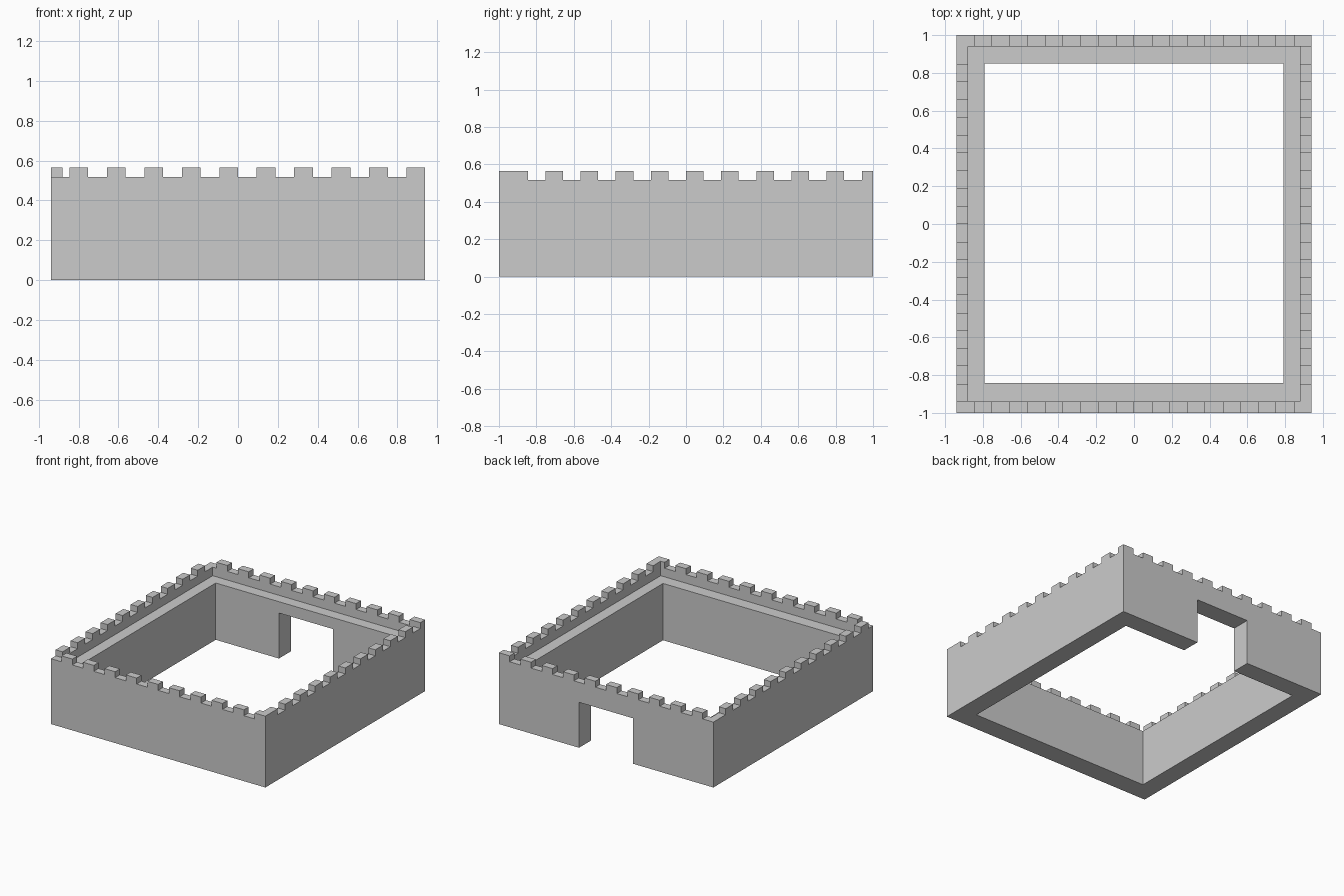
import bpy, bmesh

if "Cube" in bpy.data.objects:
    bpy.data.objects.remove(bpy.data.objects["Cube"])

HX, HY = 0.94, 1.0            # outer half sizes
T = 0.06                      # parapet thickness
WALK, SILL, TOP = 0.45, 0.518, 0.565
STEP = 0.094                  # merlon and gap width


def add_box(bm, x0, x1, y0, y1, z0, z1, open_bottom=False):
    v = [bm.verts.new((x, y, z)) for z in (z0, z1)
         for x, y in ((x0, y0), (x1, y0), (x1, y1), (x0, y1))]
    if not open_bottom:
        bm.faces.new(v[3::-1])
    bm.faces.new(v[4:])
    for i in range(4):
        j = (i + 1) % 4
        bm.faces.new((v[i], v[j], v[j + 4], v[i + 4]))


def make_object(name, bm):
    me = bpy.data.meshes.new(name)
    bm.to_mesh(me)
    bm.free()
    ob = bpy.data.objects.new(name, me)
    bpy.context.collection.objects.link(ob)
    return ob


def box(name, *dims):
    bm = bmesh.new()
    add_box(bm, *dims)
    return make_object(name, bm)


def cut(target, cutter):
    cutter.hide_render = True
    mod = target.modifiers.new("cut", 'BOOLEAN')
    mod.operation = 'DIFFERENCE'
    mod.solver = 'EXACT'
    mod.object = cutter
    bpy.context.view_layer.objects.active = target
    bpy.ops.object.modifier_apply(modifier=mod.name)
    bpy.data.objects.remove(cutter)


# Curtain wall: solid block, then courtyard, wall walk and rear gateway cut out
wall = box("curtain_wall", -HX, HX, -HY, HY, 0, SILL)
cut(wall, box("courtyard_cutter", -0.791, 0.791, -0.842, 0.851, -0.2, 0.8))
cut(wall, box("walkway_cutter", -HX + T, HX - T, -HY + T, HY - T, WALK, 0.8))
cut(wall, box("gate_cutter", -0.237, 0.237, 0.5, 1.2, -0.2, 0.36))

# Battlements: ten merlons along each side, sitting on the parapet
bm = bmesh.new()
for k in range(10):
    x1 = HX - 2 * k * STEP
    y0 = -HY + T + 2 * k * STEP
    for y in (-HY, HY - T):
        add_box(bm, x1 - STEP, x1, y, y + T, SILL, TOP, True)
    for x in (-HX, HX - T):
        add_box(bm, x, x + T, y0, y0 + STEP, SILL, TOP, True)
# square corner merlons at the back are not needed: the rear row fills its right corner
make_object("merlons", bm)
